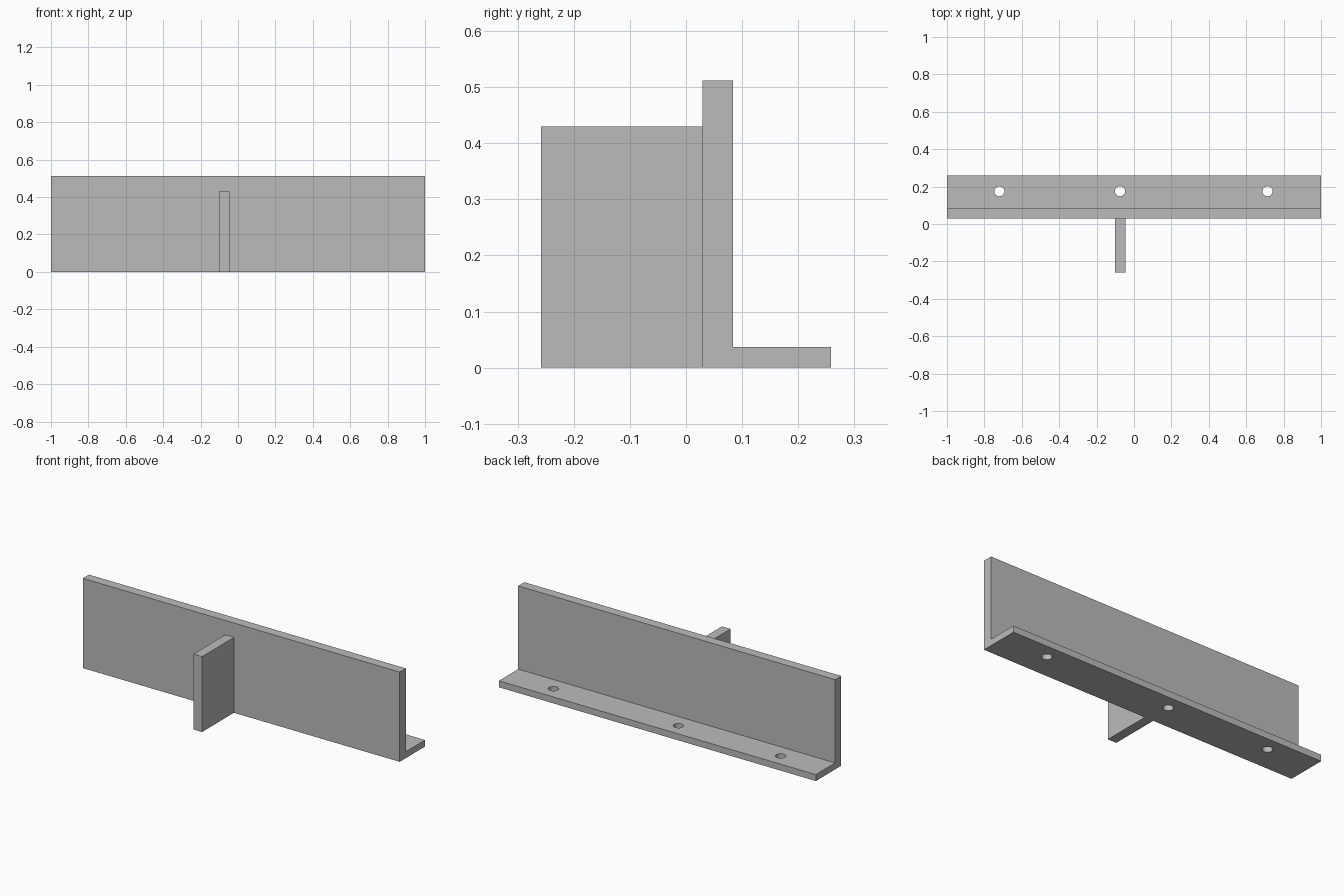
import bpy
import bmesh
from mathutils import Matrix, Vector

cube = bpy.data.objects.get("Cube")
if cube:
    bpy.data.objects.remove(cube, do_unlink=True)

grey = bpy.data.materials.new("plain grey")
grey.use_nodes = True
colour = (0.5, 0.5, 0.5, 1)
grey.diffuse_color = colour
grey.node_tree.nodes["Principled BSDF"].inputs["Base Color"].default_value = colour


def add_object(name, bm):
    bmesh.ops.recalc_face_normals(bm, faces=bm.faces)
    mesh = bpy.data.meshes.new(name)
    bm.to_mesh(mesh)
    bm.free()
    mesh.materials.append(grey)
    obj = bpy.data.objects.new(name, mesh)
    bpy.context.collection.objects.link(obj)
    return obj


def extrude_along_x(name, profile, x0, x1):
    """Solid from a closed (y, z) profile."""
    bm = bmesh.new()
    face = bm.faces.new([bm.verts.new((x0, y, z)) for y, z in profile])
    result = bmesh.ops.extrude_face_region(bm, geom=[face], use_keep_orig=True)
    verts = [g for g in result["geom"] if isinstance(g, bmesh.types.BMVert)]
    bmesh.ops.translate(bm, verts=verts, vec=Vector((x1 - x0, 0, 0)))
    return add_object(name, bm)


# L-shaped angle bar: tall wall with a thin mounting flange behind it
FRONT, WALL_BACK, BACK = 0.029, 0.084, 0.258
HEIGHT, FLANGE = 0.512, 0.037
bar = extrude_along_x("angle_bar", [
    (FRONT, 0), (BACK, 0), (BACK, FLANGE),
    (WALL_BACK, FLANGE), (WALL_BACK, HEIGHT), (FRONT, HEIGHT)], -1, 1)

# Upright rib on the front of the wall
extrude_along_x("front_rib", [
    (-BACK, 0), (FRONT, 0), (FRONT, 0.43), (-BACK, 0.43)], -0.101, -0.046)

# Screw holes through the flange
bm = bmesh.new()
for x in (-0.72, -0.075, 0.714):
    bmesh.ops.create_cone(bm, cap_ends=True, segments=32, radius1=0.027,
                          radius2=0.027, depth=0.2,
                          matrix=Matrix.Translation((x, 0.175, 0)))
cutter = add_object("hole_cutter", bm)

cut = bar.modifiers.new("screw_holes", "BOOLEAN")
cut.operation = "DIFFERENCE"
cut.solver = "EXACT"
cut.object = cutter
bpy.context.view_layer.objects.active = bar
bar.select_set(True)
bpy.ops.object.modifier_apply(modifier=cut.name)
bpy.data.objects.remove(cutter, do_unlink=True)

# Round hole walls, crisp edges
bpy.ops.object.shade_smooth_by_angle()
